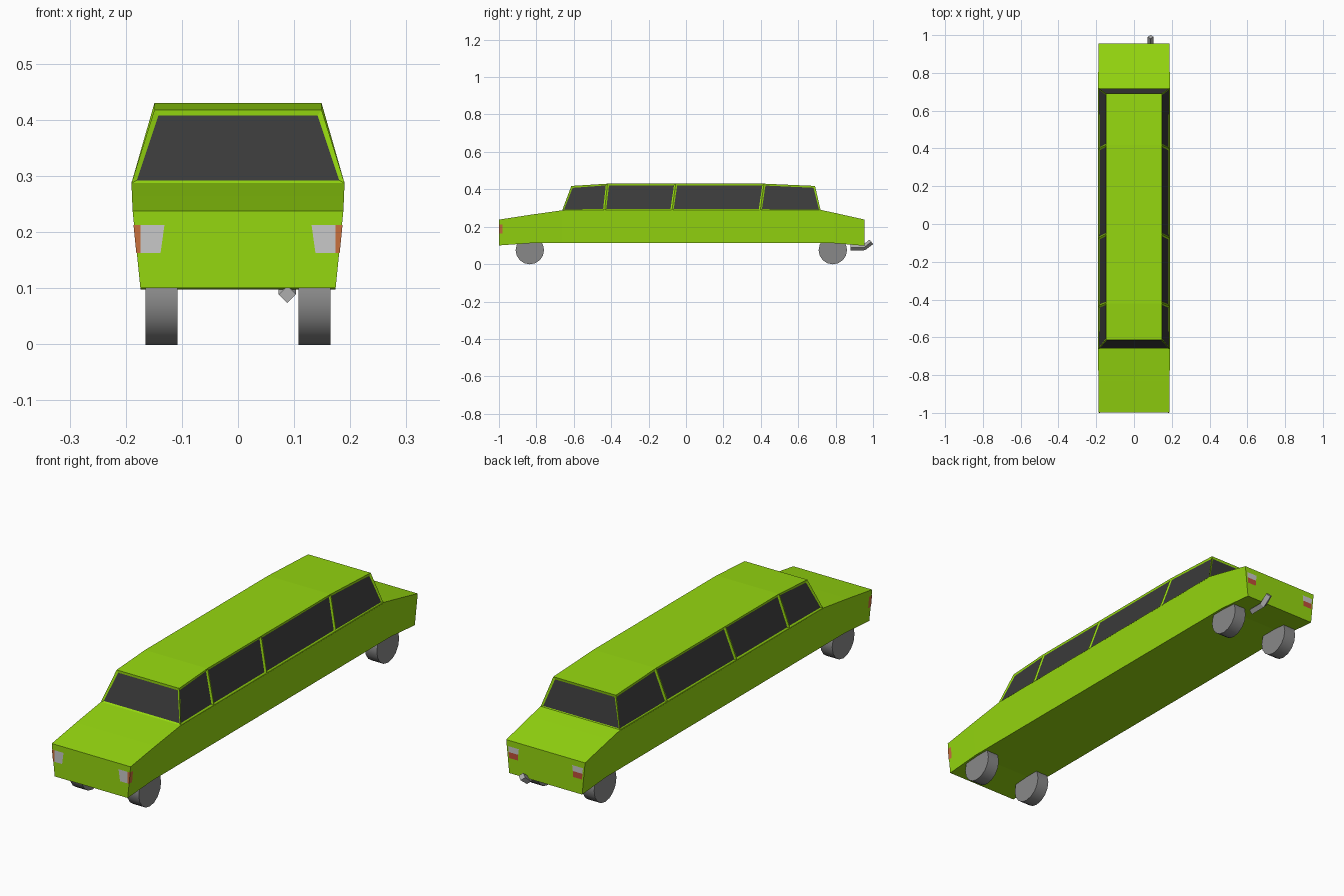
import bpy, bmesh, math
from mathutils import Vector

if "Cube" in bpy.data.objects:
    bpy.data.objects.remove(bpy.data.objects["Cube"])


def material(name, rgb):
    m = bpy.data.materials.new(name)
    m.diffuse_color = (*rgb, 1)
    m.use_nodes = True
    m.node_tree.nodes["Principled BSDF"].inputs["Base Color"].default_value = m.diffuse_color
    return m


GREEN = material("lime_paint", (0.30, 0.68, 0.005))
GLASS = material("dark_glass", (0.042, 0.042, 0.042))
TYRE = material("grey_wheel", (0.25, 0.25, 0.25))
PIPE = material("pipe_metal", (0.42, 0.42, 0.42))
LAMP = material("lamp_white", (0.58, 0.58, 0.58))
AMBER = material("amber_lamp", (0.58, 0.16, 0.045))
RED = material("red_lamp", (0.52, 0.08, 0.04))


def finish(bm, name, *mats, recalc=True):
    if recalc:
        bmesh.ops.recalc_face_normals(bm, faces=bm.faces)
    me = bpy.data.meshes.new(name)
    bm.to_mesh(me)
    bm.free()
    ob = bpy.data.objects.new(name, me)
    bpy.context.collection.objects.link(ob)
    for m in mats:
        me.materials.append(m)
    return ob


def mirror_x(ob):
    ob.modifiers.new("mirror", "MIRROR").use_axis[0] = True


def loft(sections):
    """Closed skin through a row of equal-sized point rings."""
    bm = bmesh.new()
    rings = [[bm.verts.new(p) for p in s] for s in sections]
    for a, b in zip(rings, rings[1:]):
        for i in range(len(a)):
            j = (i + 1) % len(a)
            bm.faces.new((a[i], a[j], b[j], b[i]))
    bm.faces.new(rings[0])
    bm.faces.new(rings[-1])
    bmesh.ops.recalc_face_normals(bm, faces=bm.faces)
    return bm


def half_width(z):
    return min(0.174 + (z - 0.1) * 0.1, 0.188 + (z - 0.24) * 0.04)


# lower body: y, underside z, top z
FRONT, BACK = -0.999, 0.955
body = [(FRONT, 0.10, 0.238), (-0.83, 0.112, 0.264), (-0.66, 0.112, 0.288),
        (0.72, 0.112, 0.290), (0.79, 0.112, 0.275), (BACK, 0.098, 0.238)]
sections = []
for y, z0, z1 in body:
    w0, w1 = half_width(z0), half_width(z1)
    sections.append([(-w0, y, z0), (w0, y, z0), (w1, y, z1), (-w1, y, z1)])
finish(loft(sections), "lower_body", GREEN)

# cabin: base y, roof y, roof z at each pillar
pillars = [(-0.662, -0.613, 0.418), (-0.435, -0.42, 0.430), (-0.075, -0.055, 0.430),
           (0.397, 0.417, 0.430), (0.72, 0.69, 0.418)]
bm = loft([[(-0.19, y0, 0.287), (0.19, y0, 0.287), (0.149, y1, z), (-0.149, y1, z)]
           for y0, y1, z in pillars])
panes = [f for f in bm.faces if abs(f.normal.z) < 0.7]
bmesh.ops.inset_individual(bm, faces=panes, thickness=0.012, depth=-0.004)
for f in panes:
    f.material_index = 1
finish(bm, "cabin", GREEN, GLASS, recalc=False)


# lamps: thin plates on the right side, mirrored to the left
def plate(name, quads, mat):
    bm = bmesh.new()
    for q in quads:
        bm.faces.new([bm.verts.new(p) for p in q])
    bmesh.ops.remove_doubles(bm, verts=bm.verts, dist=1e-5)
    mirror_x(finish(bm, name, mat, recalc=False))


yf, yb, z0, zm, z1 = FRONT - 0.001, BACK + 0.001, 0.163, 0.188, 0.213
e0, em, e1 = (half_width(z) + 0.001 for z in (z0, zm, z1))
plate("headlight", [[(0.138, yf, z0), (0.174, yf, z0), (0.174, yf, z1), (0.131, yf, z1)]], LAMP)
plate("turn_signal", [[(0.174, yf, z0), (e0, yf, z0), (e1, yf, z1), (0.174, yf, z1)],
                      [(e0, yf, z0), (e0, -0.98, z0), (e1, -0.98, z1), (e1, yf, z1)]], AMBER)
plate("reverse_light", [[(0.176, yb, zm), (0.130, yb, zm), (0.127, yb, z1), (0.178, yb, z1)]], LAMP)
plate("tail_light", [[(0.174, yb, z0), (0.132, yb, z0), (0.130, yb, zm), (0.176, yb, zm)]], RED)

# wheels
for label, y in (("front", -0.835), ("rear", 0.785)):
    bpy.ops.mesh.primitive_cylinder_add(vertices=16, radius=0.076, depth=0.057,
                                        location=(0.1365, y, 0.075),
                                        rotation=(0, math.pi / 2, 0))
    wheel = bpy.context.object
    wheel.name = label + "_wheels"
    bpy.ops.object.transform_apply(location=True, rotation=True)
    wheel.data.materials.append(TYRE)
    bpy.ops.object.shade_smooth_by_angle()
    mirror_x(wheel)

# exhaust: diamond section pipe bending up at the end
path = [(0.88, 0.089, 0), (0.952, 0.089, 0.3), (0.991, 0.119, 0.65)]
r = 0.0155
finish(loft([[Vector((0.088 + r * math.cos(a), y - r * math.sin(a) * math.sin(t),
                      z + r * math.sin(a) * math.cos(t)))
              for a in (0, math.pi / 2, math.pi, 3 * math.pi / 2)]
             for y, z, t in path]), "exhaust_pipe", PIPE)
